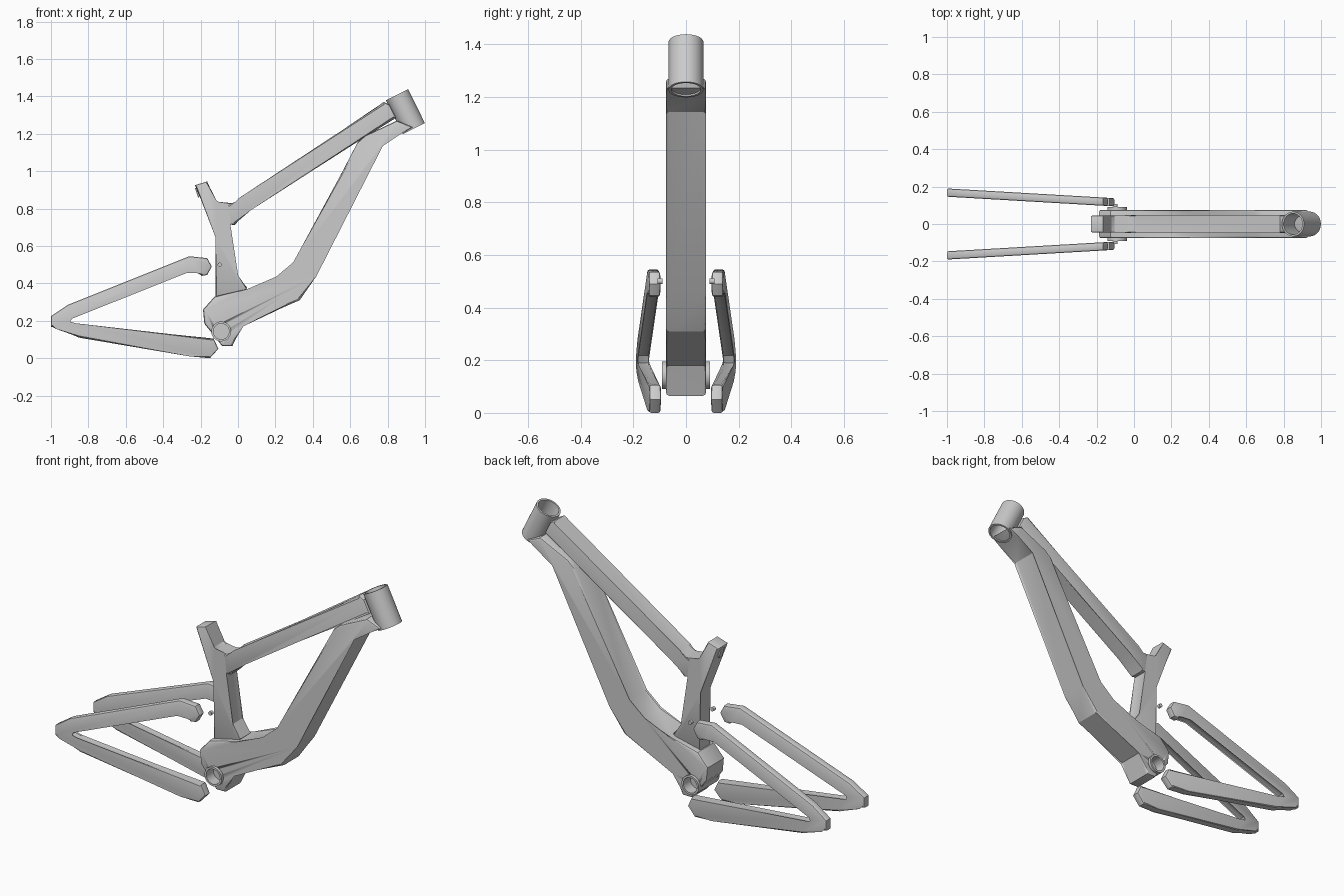
import bpy, bmesh, math
from mathutils import Vector

if "Cube" in bpy.data.objects:
    bpy.data.objects.remove(bpy.data.objects["Cube"])


def finish(bm, name):
    bmesh.ops.recalc_face_normals(bm, faces=bm.faces[:])
    me = bpy.data.meshes.new(name)
    bm.to_mesh(me)
    bm.free()
    ob = bpy.data.objects.new(name, me)
    bpy.context.collection.objects.link(ob)
    bpy.ops.object.select_all(action='DESELECT')
    ob.select_set(True)
    bpy.context.view_layer.objects.active = ob
    bpy.ops.object.shade_smooth_by_angle(angle=math.radians(30))
    return ob


def plate(name, pts, half, bevel=0.012, centre=lambda x: 0.0):
    """Side profile (x, z) extruded across y, with rounded rims."""
    bm = bmesh.new()
    front = [bm.verts.new((x, centre(x) - half, z)) for x, z in pts]
    back = [bm.verts.new((x, centre(x) + half, z)) for x, z in pts]
    n = len(pts)
    caps = [bm.faces.new(front), bm.faces.new(back[::-1])]
    for i in range(n):
        j = (i + 1) % n
        bm.faces.new((front[j], front[i], back[i], back[j]))
    rims = list({e for f in caps for e in f.edges})
    bmesh.ops.bevel(bm, geom=rims, offset=bevel, segments=2, profile=0.5, affect='EDGES')
    return finish(bm, name)


def tube(name, a, b, r_out, r_in=0.0, seg=40):
    """Hollow (or solid when r_in is 0) cylinder from a to b."""
    a, b = Vector(a), Vector(b)
    q = (b - a).to_track_quat('Z', 'Y')
    bm = bmesh.new()

    def ring(c, r):
        return [bm.verts.new(c + q @ Vector((r * math.cos(t), r * math.sin(t), 0)))
                for t in (2 * math.pi * i / seg for i in range(seg))]
    if r_in:
        loops = [ring(a, r_out), ring(b, r_out), ring(b, r_in), ring(a, r_in)]
        pairs = [(0, 1), (1, 2), (2, 3), (3, 0)]
    else:
        loops = [ring(a, r_out), ring(b, r_out)]
        pairs = [(0, 1)]
        bm.faces.new(loops[0])
        bm.faces.new(loops[1])
    for m, k in pairs:
        for i in range(seg):
            j = (i + 1) % seg
            bm.faces.new((loops[m][i], loops[m][j], loops[k][j], loops[k][i]))
    return finish(bm, name)


# Main tubes
down = plate("down_tube", [
    (0.85, 1.27), (0.935, 1.235), (0.88, 1.205), (0.765, 1.143), (0.42, 0.44),
    (0.33, 0.31), (0.02, 0.18), (-0.03, 0.065), (-0.085, 0.065), (-0.18, 0.185),
    (-0.187, 0.26), (-0.125, 0.33), (0.05, 0.37), (0.21, 0.425), (0.305, 0.505),
    (0.64, 1.155), (0.68, 1.19)], 0.076)
plate("top_tube", [
    (0.78, 1.37), (0.81, 1.355), (0.845, 1.285), (0.06, 0.80), (-0.018, 0.712),
    (-0.045, 0.715), (-0.06, 0.82), (-0.015, 0.835), (0.01, 0.845)], 0.047)
plate("seat_tube", [
    (-0.23, 0.925), (-0.165, 0.945), (-0.12, 0.84), (-0.105, 0.83), (-0.02, 0.83),
    (-0.05, 0.79), (-0.04, 0.71), (-0.005, 0.44), (0.05, 0.375), (0.03, 0.355),
    (-0.12, 0.32), (-0.115, 0.65)], 0.045, 0.006)
plate("seat_clamp_tab", [(-0.23, 0.91), (-0.20, 0.91), (-0.20, 0.88), (-0.213, 0.857)],
      0.015, 0.002)

# Head tube and bottom bracket shell
tube("head_tube", (0.85, 0, 1.409), (0.94, 0, 1.228), 0.066, 0.056)
bx, bz = -0.09, 0.143
tube("bottom_bracket", (bx, -0.092, bz), (bx, 0.092, bz), 0.053, 0.042)

# Bearing recess on each side of the down tube
for s in (-1, 1):
    cutter = tube("bearing_cutter", (bx, s * 0.03, bz), (bx, s * 0.12, bz), 0.044)
    cutter.hide_render = True
    cutter.hide_set(True)
    mod = down.modifiers.new("recess", 'BOOLEAN')
    mod.operation = 'DIFFERENCE'
    mod.object = cutter

# Rear stays and pivot pins, one per side
stay = [
    (-1.0, 0.225), (-0.91, 0.285), (-0.26, 0.545), (-0.165, 0.535), (-0.14, 0.49),
    (-0.165, 0.445), (-0.195, 0.44), (-0.21, 0.463), (-0.275, 0.465), (-0.895, 0.218),
    (-0.91, 0.19), (-0.87, 0.178), (-0.13, 0.105), (-0.105, 0.05), (-0.15, 0.0),
    (-0.26, 0.01), (-0.85, 0.11), (-0.97, 0.165), (-1.0, 0.168)]
for side, s in (("front", -1), ("back", 1)):
    plate("rear_stay_" + side, stay, 0.022, 0.009,
          lambda x, s=s: s * (0.117 - 0.058 * (x + 0.12)))
    tube("pivot_pin_" + side, (-0.098, s * 0.09, 0.5), (-0.098, s * 0.108, 0.5), 0.011, seg=20)
